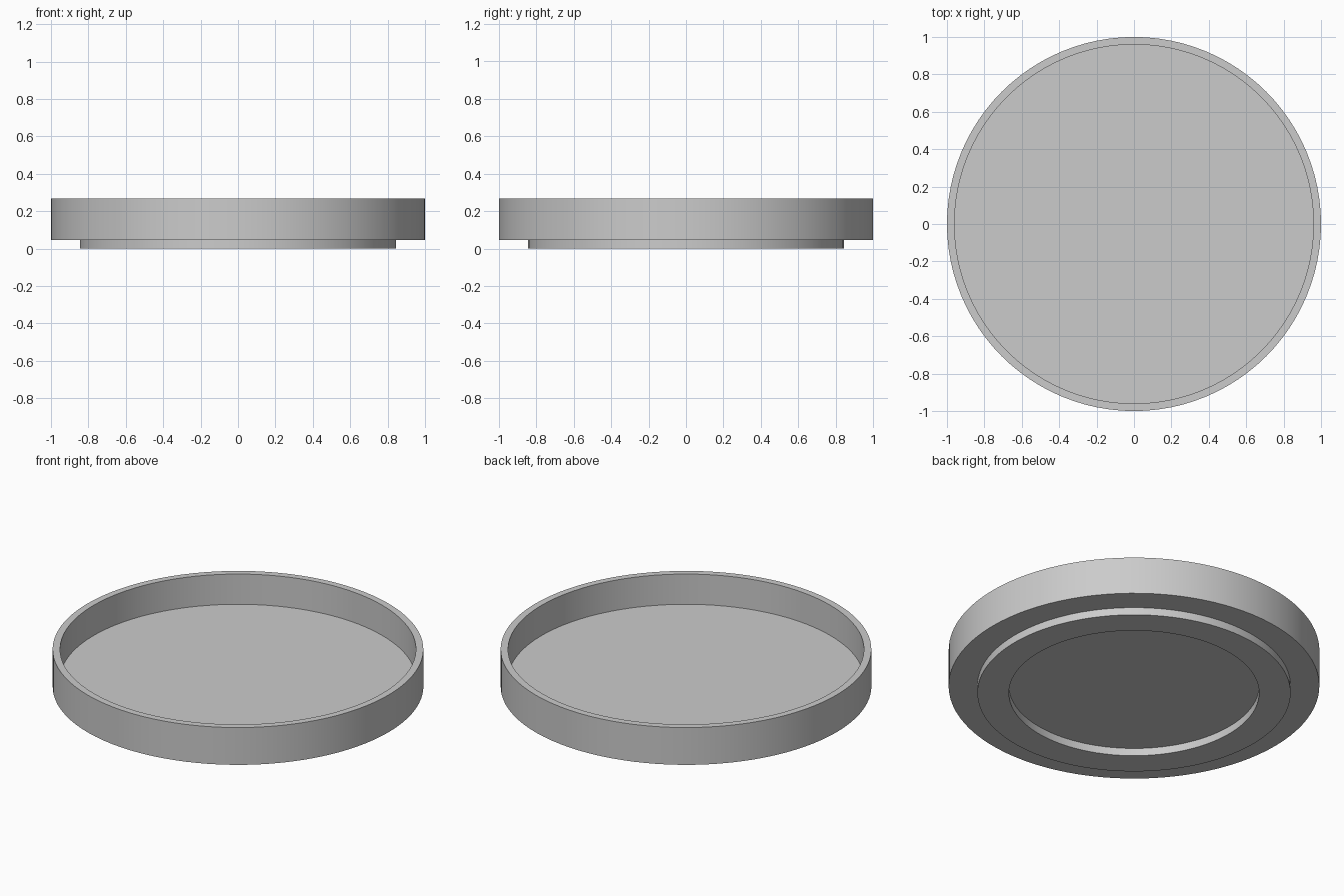
import bpy
import bmesh
from math import pi, radians

if "Cube" in bpy.data.objects:
    bpy.data.objects.remove(bpy.data.objects["Cube"])

SIDES = 96

# Single plain grey
grey = bpy.data.materials.new("plain grey")
grey.use_nodes = True
colour = (0.6, 0.6, 0.6, 1)
grey.diffuse_color = colour
grey.node_tree.nodes["Principled BSDF"].inputs["Base Color"].default_value = colour


def lathe(name, profile):
    """Spin an (r, z) profile around the vertical axis."""
    bm = bmesh.new()
    verts = [bm.verts.new((r, 0, z)) for r, z in profile]
    edges = [bm.edges.new(pair) for pair in zip(verts, verts[1:])]
    bmesh.ops.spin(bm, geom=verts + edges, cent=(0, 0, 0), axis=(0, 0, 1),
                   angle=2 * pi, steps=SIDES)
    bmesh.ops.remove_doubles(bm, verts=bm.verts[:], dist=0.0005)
    bmesh.ops.recalc_face_normals(bm, faces=bm.faces[:])
    mesh = bpy.data.meshes.new(name)
    bm.to_mesh(mesh)
    bm.free()
    mesh.materials.append(grey)
    obj = bpy.data.objects.new(name, mesh)
    bpy.context.collection.objects.link(obj)
    bpy.ops.object.select_all(action='DESELECT')
    obj.select_set(True)
    bpy.context.view_layer.objects.active = obj
    bpy.ops.object.shade_smooth_by_angle(angle=radians(30))
    return obj


UNDERSIDE, FLOOR, RIM = 0.045, 0.087, 0.267

# Shallow round dish with a thin wall
lathe("dish", [(0, UNDERSIDE), (1, UNDERSIDE), (1, RIM),
               (0.96, RIM), (0.96, FLOOR), (0, FLOOR)])

# Flat foot ring beneath, open at the top where it meets the dish
lathe("foot_ring", [(0.845, UNDERSIDE), (0.845, 0), (0.675, 0), (0.675, UNDERSIDE)])
